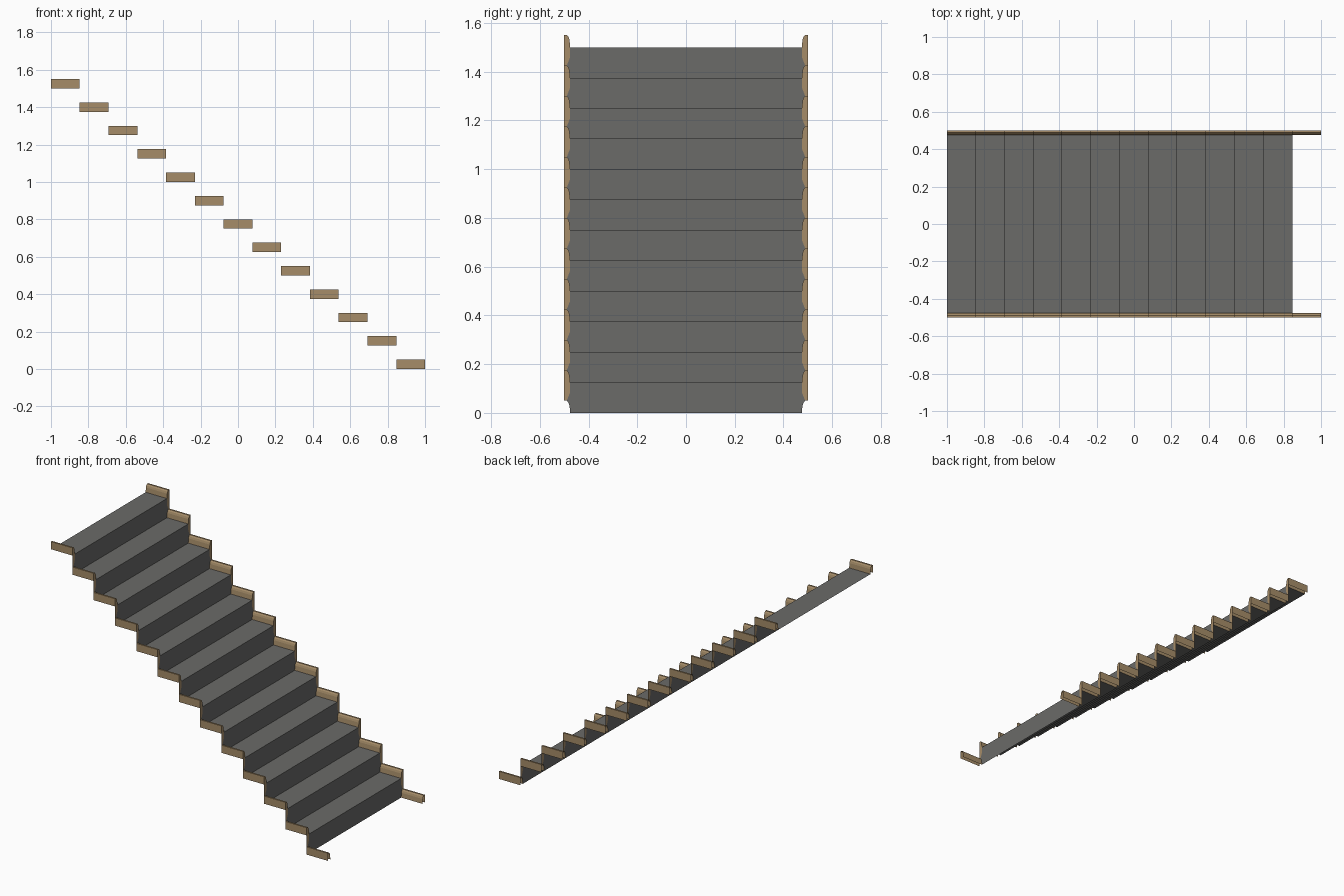
import bpy, bmesh

if "Cube" in bpy.data.objects:
    bpy.data.objects.remove(bpy.data.objects["Cube"])

N = 13                      # levels of skirting board (12 treads)
RUN, RISE = 2 / N, 0.125
# skirting cross-section (|y|, z): inner foot, rounded shoulder, flat top
PROFILE = [(0.475, 0.0), (0.478, 0.03), (0.482, 0.042), (0.489, 0.05), (0.5, 0.05)]


def material(name, rgb):
    m = bpy.data.materials.new(name)
    m.diffuse_color = (*rgb, 1)
    m.use_nodes = True
    m.node_tree.nodes["Principled BSDF"].inputs["Base Color"].default_value = m.diffuse_color
    return m


grey = material("dark grey carpet", (0.145, 0.145, 0.14))
wood = material("light brown wood", (0.38, 0.265, 0.14))


def make_object(name, polys, mat):
    bm = bmesh.new()
    for poly in polys:
        bm.faces.new([bm.verts.new(p) for p in poly])
    bmesh.ops.remove_doubles(bm, verts=bm.verts, dist=0.0004)
    me = bpy.data.meshes.new(name)
    bm.to_mesh(me)
    bm.free()
    me.materials.append(mat)
    ob = bpy.data.objects.new(name, me)
    bpy.context.collection.objects.link(ob)


def side_polys(polys, side):
    # mirror to the -y side, keeping the face direction
    if side > 0:
        return polys
    return [[(x, -y, z) for x, y, z in reversed(p)] for p in polys]


# folded sheet of treads and risers
stairs = []
for i in range(N - 1):
    x, z = 1 - (i + 1) * RUN, i * RISE
    edge = [(y, z + h) for y, h in PROFILE[:4]] + [(0.475, z + 0.085), (0.475, z + RISE)]
    stairs.append([(x, -y, h) for y, h in reversed(edge)] + [(x, y, h) for y, h in edge])
    t = z + RISE
    stairs.append([(x, -0.475, t), (x, 0.475, t), (x - RUN, 0.475, t), (x - RUN, -0.475, t)])
make_object("treads_and_risers", stairs, grey)

# hollow skirting boards, with flat strips climbing each riser
for side, label in ((1, "back"), (-1, "front")):
    boards, strips = [], []
    for i in range(N):
        x1, x0, z = 1 - i * RUN, 1 - (i + 1) * RUN, i * RISE
        ring = PROFILE + [(0.5, 0.0)]
        for (ya, za), (yb, zb) in zip(ring, ring[1:]):
            boards.append([(x0, ya, z + za), (x1, ya, z + za),
                           (x1, yb, z + zb), (x0, yb, z + zb)])
        if i < N - 1:
            t = z + RISE
            outline = [(0.5, z + 0.05), (0.5, t + 0.05)]
            outline += [(y, t + h) for y, h in reversed(PROFILE[:4])]
            outline += [(0.475, z + 0.085), (0.489, z + 0.05)]
            strips.append([(x0, y, h) for y, h in outline])
    make_object(label + "_skirting_boards", side_polys(boards, side), wood)
    make_object(label + "_riser_strips", side_polys(strips, side), wood)
